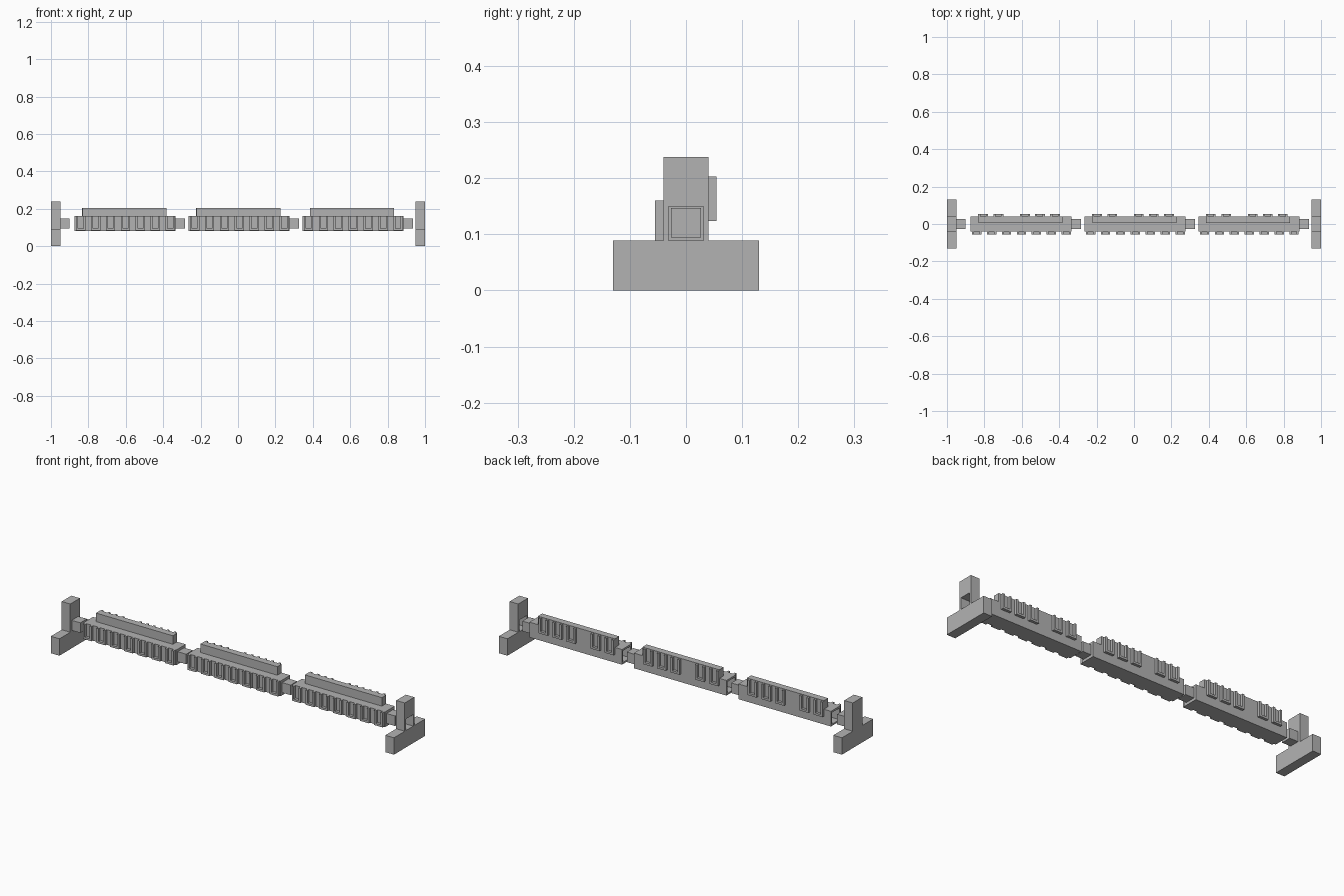
import bpy, bmesh
from mathutils import Vector

old = bpy.data.objects.get("Cube")
if old:
    bpy.data.objects.remove(old, do_unlink=True)

stone = bpy.data.materials.new("stone_grey")
stone.use_nodes = True
grey = (0.45, 0.45, 0.45, 1)
stone.diffuse_color = grey
stone.node_tree.nodes["Principled BSDF"].inputs["Base Color"].default_value = grey


def make(name, bm):
    mesh = bpy.data.meshes.new(name)
    bmesh.ops.recalc_face_normals(bm, faces=bm.faces)
    bm.to_mesh(mesh)
    bm.free()
    mesh.materials.append(stone)
    ob = bpy.data.objects.new(name, mesh)
    bpy.context.collection.objects.link(ob)
    return ob


def box(name, xs, ys, zs):
    bm = bmesh.new()
    bmesh.ops.create_cube(bm, size=1)
    for v in bm.verts:
        v.co = Vector([r[0] if c < 0 else r[1] for c, r in zip(v.co, (xs, ys, zs))])
    return make(name, bm)


def u_frame(name, x, w, ys, zs, t):
    """U-shaped frame: two uprights joined by a sill, open at the top."""
    l, r, (b, h) = x - w / 2, x + w / 2, zs
    outline = [(l, b), (r, b), (r, h), (r - t, h), (r - t, b + t),
               (l + t, b + t), (l + t, h), (l, h)]
    bm = bmesh.new()
    face = bm.faces.new([bm.verts.new((px, ys[0], pz)) for px, pz in outline])
    ext = bmesh.ops.extrude_face_region(bm, geom=[face])["geom"]
    moved = [g for g in ext if isinstance(g, bmesh.types.BMVert)]
    bmesh.ops.translate(bm, verts=moved, vec=(0, ys[1] - ys[0], 0))
    return make(name, bm)


def socket(target, xs):
    """Cut a square socket for a peg."""
    cutter = box(target.name + "_socket_cutter", xs, (-0.031, 0.031), (0.089, 0.15))
    cutter.hide_render = True
    cutter.hide_viewport = True
    cutter.display_type = 'WIRE'
    mod = target.modifiers.new("socket", 'BOOLEAN')
    mod.object = cutter
    mod.solver = 'EXACT'


def peg(name, x):
    box(name, (x, x + 0.05), (-0.027, 0.027), (0.094, 0.147))


# End supports: wide foot with an upright post
for side, x in (("right", -1.0), ("left", 0.95)):
    box(side + "_foot", (x, x + 0.05), (-0.13, 0.13), (0, 0.089))
    post = box(side + "_post", (x, x + 0.05), (-0.04, 0.04), (0.089, 0.238))
    if side == "left":
        socket(post, (x - 0.01, x + 0.06))
peg("right_post_peg", -0.95)

# Three identical wall sections, each with a socket and a peg
for n, x0 in enumerate((-0.873, -0.264, 0.345), 1):
    tag = f"section_{n}_"
    x1 = x0 + 0.54
    body = box(tag + "body", (x0, x1), (-0.04, 0.04), (0.08, 0.16))
    socket(body, (x0 - 0.01, x0 + 0.055))
    peg(tag + "peg", x1)
    box(tag + "parapet", (x0 + 0.041, x0 + 0.49), (0.005, 0.04), (0.16, 0.205))
    # Front frames along the body
    for i in range(7):
        u_frame(f"{tag}front_frame_{i + 1}", x0 + 0.032 + 0.0798 * i, 0.05,
                (-0.055, -0.04), (0.083, 0.16), 0.011)
    # Back frames, grouped two and three
    for i, dx in enumerate((0.066, 0.148, 0.29, 0.37, 0.451)):
        u_frame(f"{tag}back_frame_{i + 1}", x0 + dx, 0.052,
                (0.04, 0.054), (0.124, 0.203), 0.011)
